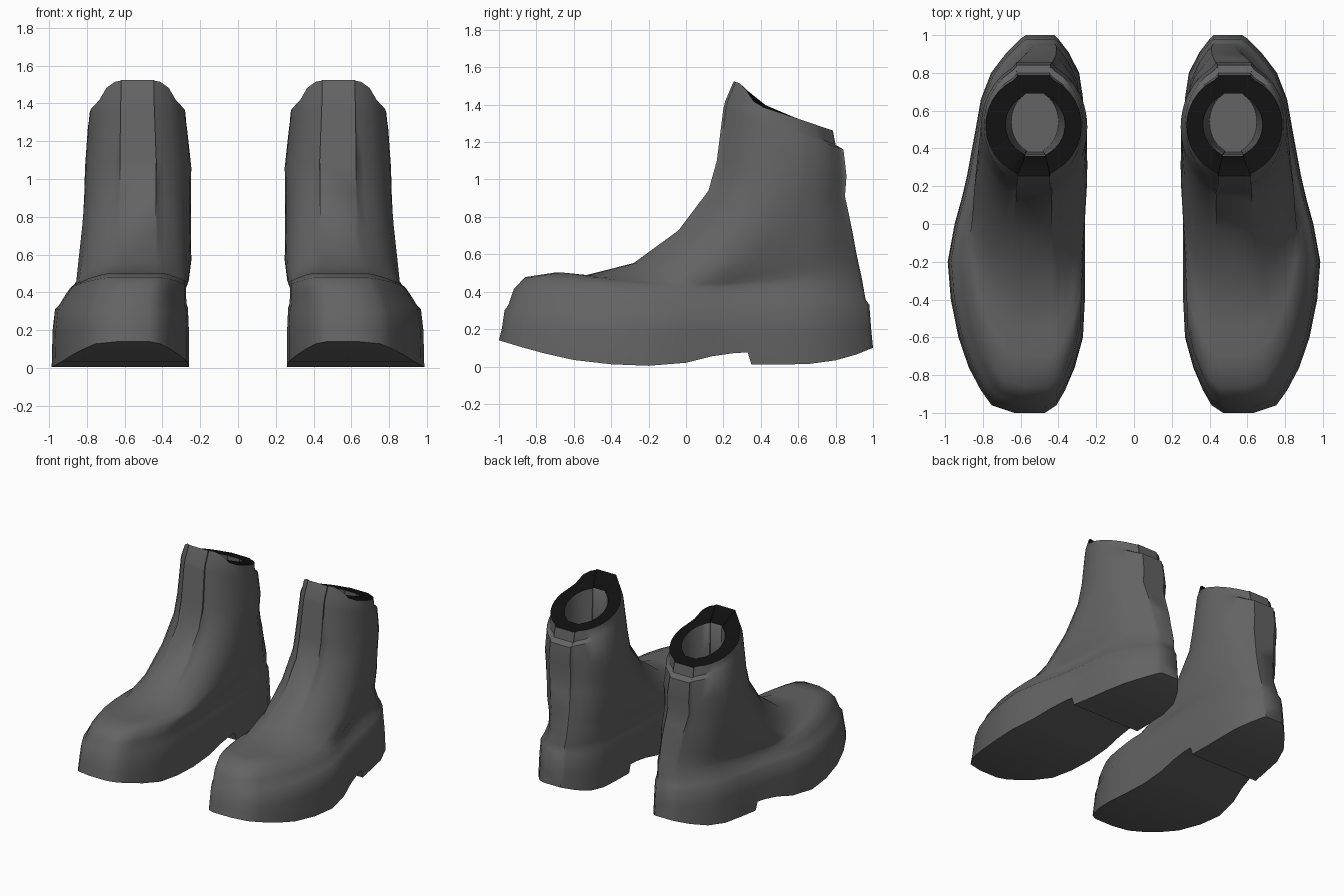
import bpy, bmesh, math

if "Cube" in bpy.data.objects:
    bpy.data.objects.remove(bpy.data.objects["Cube"])


def interp(table, t, col=1):
    """Piecewise linear lookup."""
    for a, b in zip(table, table[1:]):
        if t <= b[0]:
            f = (t - a[0]) / (b[0] - a[0])
            return a[col] + (b[col] - a[col]) * f
    return table[-1][col]


def material(name, v):
    m = bpy.data.materials.new(name)
    m.diffuse_color = (v, v, v, 1)
    m.use_nodes = True
    m.node_tree.nodes["Principled BSDF"].inputs["Base Color"].default_value = m.diffuse_color
    return m


# Sole outline, toe to heel: (fraction, inner x, outer x)
OUTLINE = [(0, .47, .63), (.02, .41, .75), (.09, .33, .85), (.2, .27, .925),
           (.3, .26, .965), (.39, .26, .985), (.5, .26, .945), (.6, .26, .89),
           (.75, .265, .835), (.85, .27, .80), (.925, .30, .73),
           (.99, .40, .60), (1, .42, .57)]
# Underside height along y, with the heel step
UNDER = [(-1, .14), (-.8, .08), (-.6, .035), (-.4, .012), (-.2, .004),
         (0, .02), (.1, .045), (.2, .07), (.33, .075), (.35, .01),
         (.63, .01), (.85, .04), (1, .1)]
# Stations from front to back shared by every ring
STATIONS = [0, .02, .06, .12, .2, .3, .4, .5, .57, .63, .665, .675,
            .75, .83, .9, .955, .99, 1]
# Rings: front y, front z, back y, back z, inner x, outer x, roundness, side droop
RINGS = [(-.985, .20, .99, .2, .26, .985, 0, 0),
         (-.97, .30, .98, .33, .265, .972, 0, 0),
         (-.95, .33, .96, .36, .272, .95, 0, .01),
         (-.92, .42, .95, .42, .275, .92, 0, .04),
         (-.86, .485, .94, .48, .275, .89, 0, .06),
         (-.70, .513, .925, .55, .268, .87, .15, .09),
         (-.55, .495, .91, .62, .26, .86, .3, .09),
         (-.28, .56, .895, .70, .247, .85, .5, .06),
         (-.04, .73, .87, .82, .25, .83, .75, .02),
         (.12, .94, .85, .91, .25, .815, .95, 0),
         (.165, 1.10, .858, 1.02, .247, .81, 1, 0),
         (.20, 1.38, .842, 1.16, .27, .795, 1, 0),
         (.21, 1.42, .80, 1.185, .275, .79, 1, 0)]


def half_width(t):
    t = min(max(t, .03), .97)
    return math.sqrt(1 - (1 - 2 * t) ** 2)


def ring(yf, zf, yb, zb, xi, xo, rnd, droop, zfun=None):
    """Closed loop: inner side front to back, then outer side back to front."""
    sides = ([], [])
    for t in STATIONS:
        h = half_width(t)
        y = yf + (yb - yf) * t
        z = zf + (zb - zf) * t - droop * h * h
        if zfun:
            z = zfun(y, t, z)
        for i, sgn in enumerate((-1, 1)):
            foot = (interp(OUTLINE, t, i + 1) - .26) / .725
            u = foot * (1 - rnd) + (.5 + .5 * sgn * h) * rnd
            sides[i].append((xi + (xo - xi) * u, y, z))
    return sides[0] + sides[1][::-1]


def tab(y, t, z):
    """Raised pull tab at the front of the cuff."""
    return z + interp([(0, .085), (.07, .085), (.13, .06), (.22, 0), (1, 0)], t)


grey = material("dark grey leather", .125)
black = material("black cuff", .005)

# Outer shell, from the sole up to the cuff, then down into the opening
loops = [ring(-1, 0, 1, 0, .26, .99, 0, 0, lambda y, t, z: interp(UNDER, y))]
loops += [ring(*r) for r in RINGS]
loops.append(ring(.255, 1.44, .785, 1.262, .278, .785, 1, 0, tab))
RIM = len(loops) - 1
loops.append(ring(.36, 1.425, .69, 1.285, .365, .68, 1, 0))
loops.append(ring(.37, 1.2, .70, 1.1, .38, .67, 1, 0))
loops.append(ring(.38, .85, .70, .85, .40, .65, 1, 0))

bm = bmesh.new()
verts = [[bm.verts.new(p) for p in lp] for lp in loops]
n = len(verts[0])
for j in range(len(verts) - 1):
    for k in range(n):
        k2 = (k + 1) % n
        f = bm.faces.new((verts[j][k], verts[j][k2],
                          verts[j + 1][k2], verts[j + 1][k]))
        f.material_index = 1 if j == RIM else 0
# Sole underside and insole, bridged in strips between the two sides
for lp in (verts[0], verts[-1]):
    for k in range(n // 2 - 1):
        bm.faces.new((lp[k], lp[k + 1], lp[n - 2 - k], lp[n - 1 - k]))
bmesh.ops.recalc_face_normals(bm, faces=bm.faces)

mesh = bpy.data.meshes.new("boots")
bm.to_mesh(mesh)
bm.free()
mesh.materials.append(grey)
mesh.materials.append(black)
boots = bpy.data.objects.new("boots", mesh)
bpy.context.collection.objects.link(boots)
bpy.context.view_layer.objects.active = boots
boots.select_set(True)
bpy.ops.object.shade_smooth_by_angle(angle=math.radians(45))

# Second boot of the pair
mirror = boots.modifiers.new("pair", 'MIRROR')
mirror.use_mirror_merge = False
